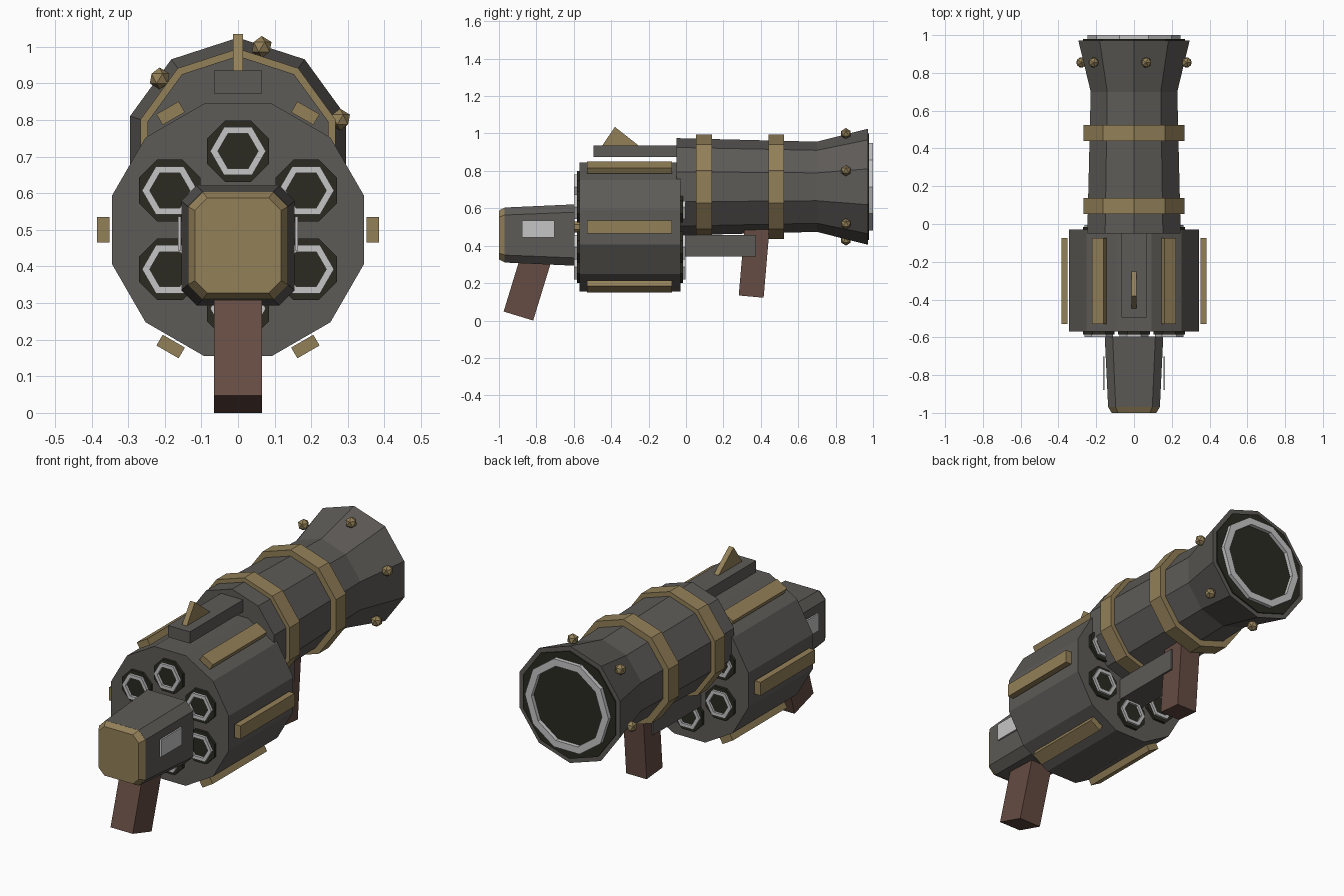
import bpy, bmesh, math
from mathutils import Matrix, Vector

if "Cube" in bpy.data.objects:
    bpy.data.objects.remove(bpy.data.objects["Cube"])


def material(name, rgb):
    m = bpy.data.materials.new(name)
    m.diffuse_color = (*rgb, 1)
    m.use_nodes = True
    m.node_tree.nodes["Principled BSDF"].inputs["Base Color"].default_value = m.diffuse_color
    return m


GREY = material("gunmetal grey", (0.110, 0.104, 0.095))
BRASS = material("aged brass", (0.290, 0.215, 0.098))
LIGHT = material("light steel", (0.560, 0.560, 0.560))
DARK = material("bore black", (0.024, 0.024, 0.016))
BROWN = material("brown grip", (0.130, 0.072, 0.055))


def finish(name, bm, mat):
    bmesh.ops.recalc_face_normals(bm, faces=bm.faces)
    me = bpy.data.meshes.new(name)
    bm.to_mesh(me)
    bm.free()
    me.materials.append(mat)
    ob = bpy.data.objects.new(name, me)
    bpy.context.collection.objects.link(ob)
    return ob


def loft(name, sections, mat, closed=False):
    """Skin a list of point loops; closed joins last to first instead of capping."""
    bm = bmesh.new()
    loops = [[bm.verts.new(p) for p in s] for s in sections]
    n = len(loops[0])
    pairs = list(zip(loops, loops[1:]))
    if closed:
        pairs.append((loops[-1], loops[0]))
    else:
        bm.faces.new(loops[0])
        bm.faces.new(loops[-1])
    for a, b in pairs:
        for i in range(n):
            j = (i + 1) % n
            bm.faces.new((a[i], a[j], b[j], b[i]))
    return finish(name, bm, mat)


def ngon(sides, r, y, cx, cz, phase):
    return [(cx + r * math.cos(math.radians(phase) + 2 * math.pi * i / sides), y,
             cz + r * math.sin(math.radians(phase) + 2 * math.pi * i / sides))
            for i in range(sides)]


def turned(name, sides, profile, cx, cz, phase, mat, closed=False):
    """Low-poly turned part along y from (y, radius) pairs."""
    return loft(name, [ngon(sides, r, y, cx, cz, phase) for y, r in profile], mat, closed)


def tube(name, sides, y0, y1, ro, ri, cx, cz, phase, mat):
    return turned(name, sides, [(y0, ro), (y1, ro), (y1, ri), (y0, ri)], cx, cz, phase, mat, True)


def box(name, center, size, mat, rot=None):
    bm = bmesh.new()
    m = Matrix.Translation(center) @ (rot or Matrix.Identity(4)) @ Matrix.Diagonal((*size, 1))
    bmesh.ops.create_cube(bm, size=1, matrix=m)
    return finish(name, bm, mat)


def side_prism(name, outline, half, mat):
    """Extrude a (y, z) outline across x."""
    return loft(name, [[(x, y, z) for y, z in outline] for x in (-half, half)], mat)


def chamfered(y, hx, hz, c, cz=0.457):
    pts = [(hx, hz - c), (hx - c, hz), (c - hx, hz), (-hx, hz - c),
           (-hx, c - hz), (c - hx, -hz), (hx - c, -hz), (hx, c - hz)]
    return [(x, y, cz + z) for x, z in pts]


# Revolving drum with its axle
DZ = 0.5
turned("drum", 12, [(-0.57, 0.357), (-0.03, 0.357)], 0, DZ, 15, GREY)
turned("axle", 8, [(-0.63, 0.032), (0.0, 0.032)], 0, DZ, 22.5, BRASS)

# Six chambers and six outer brass strips
for k in range(6):
    a = math.radians(30 + 60 * k)
    cx, cz = 0.215 * math.cos(a), DZ + 0.215 * math.sin(a)
    turned(f"chamber_{k}", 8, [(-0.584, 0.091), (-0.016, 0.091)], cx, cz, 22.5, DARK)
    tube(f"chamber_ring_rear_{k}", 6, -0.598, -0.575, 0.076, 0.055, cx, cz, 0, LIGHT)
    tube(f"chamber_ring_fore_{k}", 6, -0.025, -0.004, 0.076, 0.055, cx, cz, 0, LIGHT)
    b = math.radians(60 * k)
    box(f"drum_strip_{k}", (0.368 * math.cos(b), -0.302, DZ + 0.368 * math.sin(b)),
        (0.034, 0.455, 0.07), BRASS, Matrix.Rotation(-b, 4, 'Y'))

# Barrel with flared muzzle
BZ = 0.715
turned("barrel", 10, [(-0.05, 0.26), (0.7, 0.241), (0.972, 0.31)], 0, BZ, 90, GREY)
turned("bore", 10, [(0.95, 0.285), (0.979, 0.285)], 0, BZ, 90, DARK)
tube("muzzle_ring", 10, 0.96, 1.0, 0.245, 0.207, 0, BZ, 0, LIGHT)
for name, y0, y1 in (("rear_band", 0.053, 0.138), ("front_band", 0.44, 0.525)):
    turned(name, 10, [(y0, 0.28), (y1, 0.28)], 0, BZ, 90, BRASS)

# Rivets around the flare
for k in range(6):
    a = 0.3 + k * math.pi / 3
    bm = bmesh.new()
    bmesh.ops.create_icosphere(bm, subdivisions=1, radius=0.03, matrix=Matrix.Translation(
        (0.292 * math.cos(a), 0.855, BZ + 0.292 * math.sin(a))))
    finish(f"rivet_{k}", bm, BRASS)

# Top rail and sight
box("top_rail", (0, -0.25, 0.904), (0.13, 0.49, 0.062), GREY)
side_prism("sight", [(-0.455, 0.925), (-0.38, 1.035), (-0.24, 0.925)], 0.014, BRASS)

# Receiver, butt plate and side plates
loft("receiver", [chamfered(-0.595, 0.155, 0.164, 0.042),
                  chamfered(-0.97, 0.137, 0.147, 0.04)], GREY)
loft("butt_plate", [chamfered(-0.969, 0.137, 0.147, 0.04),
                    chamfered(-1.0, 0.118, 0.13, 0.034)], BRASS)
for s, side in ((-1, "left"), (1, "right")):
    box(f"side_plate_{side}", (s * 0.16, -0.79, 0.49), (0.009, 0.175, 0.092), LIGHT)

# Grips and lower rail
side_prism("rear_grip", [(-0.975, 0.048), (-0.817, 0.0), (-0.71, 0.35), (-0.868, 0.398)],
           0.065, BROWN)
box("lower_rail", (0, 0.175, 0.4), (0.14, 0.4, 0.115), GREY)
side_prism("fore_grip", [(0.282, 0.134), (0.415, 0.122), (0.446, 0.485), (0.313, 0.497)],
           0.06, BROWN)
